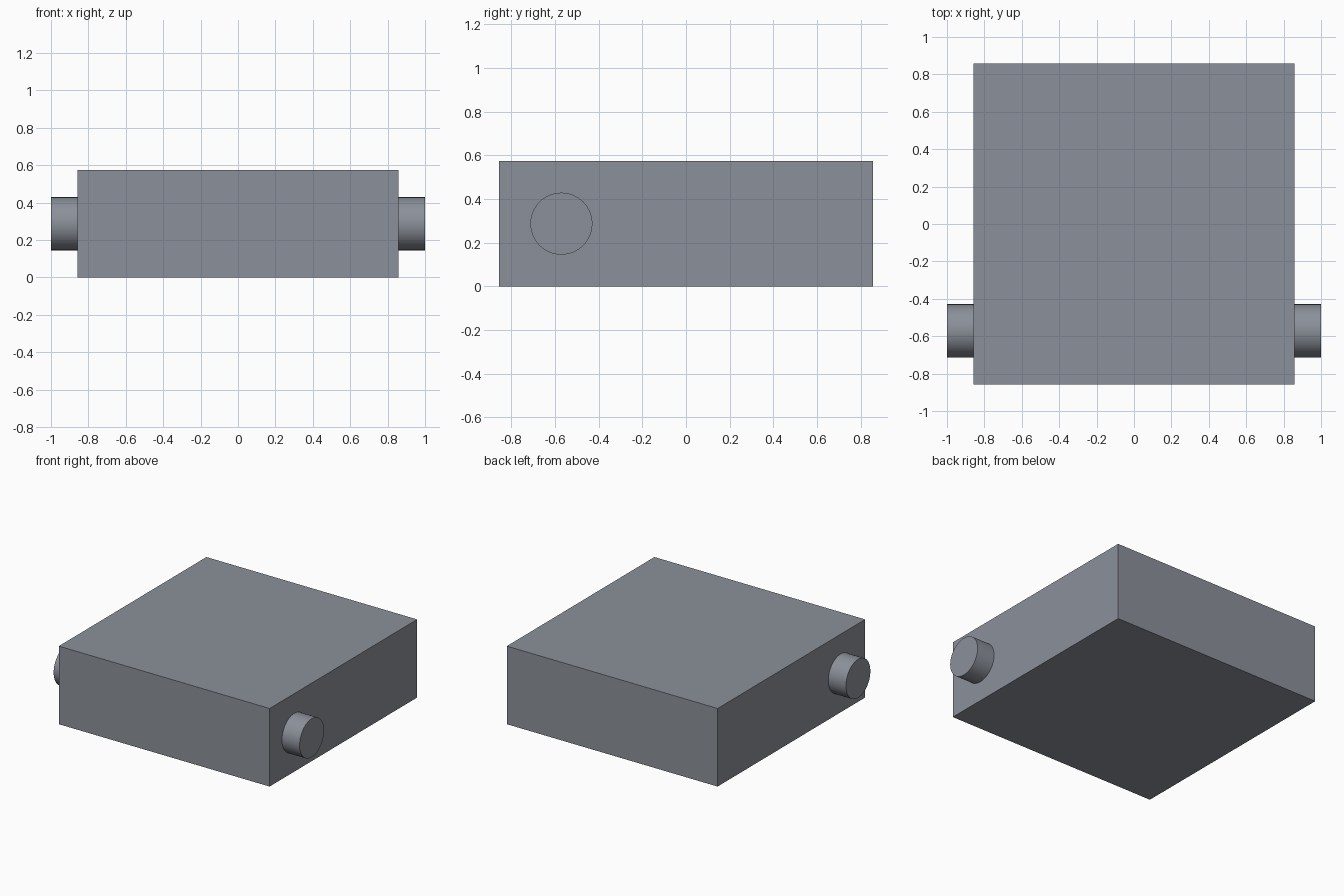
import bpy, math

if "Cube" in bpy.data.objects:
    bpy.data.objects.remove(bpy.data.objects["Cube"])

HALF, HEIGHT = 0.857, 0.574
PEG_RADIUS, PEG_Y, PEG_Z = 0.142, -0.571, 0.287
EMBED = 0.01

# Dark blue-grey finish shared by all parts
finish = bpy.data.materials.new("slate_grey")
finish.diffuse_color = (0.26, 0.28, 0.32, 1)
finish.use_nodes = True
finish.node_tree.nodes["Principled BSDF"].inputs["Base Color"].default_value = finish.diffuse_color

# Main block
bpy.ops.mesh.primitive_cube_add(size=1, location=(0, 0, HEIGHT / 2))
body = bpy.context.object
body.name = "body_block"
body.scale = (2 * HALF, 2 * HALF, HEIGHT)
bpy.ops.object.transform_apply(location=False, rotation=False, scale=True)
body.data.materials.append(finish)

# Round pegs on both sides, slightly sunk into the block
for name, side in (("left_peg", -1), ("right_peg", 1)):
    inner = HALF - EMBED
    bpy.ops.mesh.primitive_cylinder_add(
        vertices=64, radius=PEG_RADIUS, depth=1 - inner,
        location=(side * (1 + inner) / 2, PEG_Y, PEG_Z),
        rotation=(0, math.pi / 2, 0))
    peg = bpy.context.object
    peg.name = name
    bpy.ops.object.shade_smooth_by_angle(angle=math.radians(30))
    peg.data.materials.append(finish)
